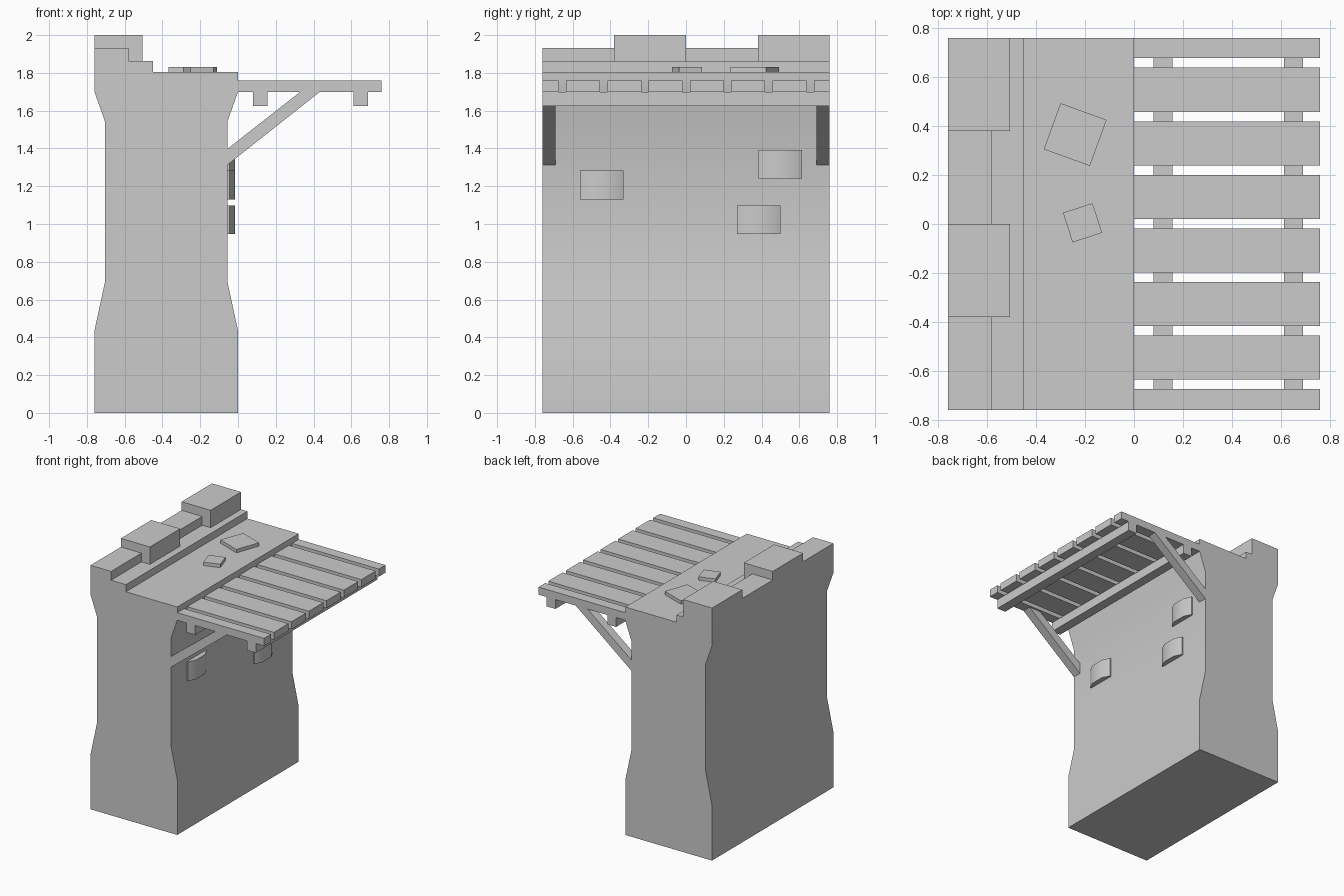
import bpy, bmesh, math
from mathutils import Matrix

if "Cube" in bpy.data.objects:
    bpy.data.objects.remove(bpy.data.objects["Cube"])


def finish(name, bm, smooth=0):
    bmesh.ops.recalc_face_normals(bm, faces=bm.faces)
    me = bpy.data.meshes.new(name)
    bm.to_mesh(me)
    bm.free()
    ob = bpy.data.objects.new(name, me)
    bpy.context.collection.objects.link(ob)
    if smooth:
        bpy.ops.object.select_all(action='DESELECT')
        ob.select_set(True)
        bpy.context.view_layer.objects.active = ob
        bpy.ops.object.shade_smooth_by_angle(angle=math.radians(smooth))
    return ob


def box(name, x, y, z, turn=0):
    bm = bmesh.new()
    bmesh.ops.create_cube(bm, size=1)
    spans = (x, y, z)
    mid = [(a + b) / 2 for a, b in spans]
    size = [b - a for a, b in spans]
    bm.transform(Matrix.Translation(mid) @ Matrix.Rotation(math.radians(turn), 4, 'Z')
                 @ Matrix.Diagonal((*size, 1)))
    return finish(name, bm)


def prism(name, points, offset, smooth=0):
    # extrude a flat outline along the offset vector
    bm = bmesh.new()
    face = bm.faces.new([bm.verts.new(p) for p in points])
    ext = bmesh.ops.extrude_face_region(bm, geom=[face], use_keep_orig=True)
    bmesh.ops.translate(bm, vec=offset,
                        verts=[v for v in ext['geom'] if isinstance(v, bmesh.types.BMVert)])
    return finish(name, bm, smooth)


H = 0.76  # half length along y

# Wall body with flared foot and head, and stepped parapet
profile = [(-.76, 0), (0, 0), (0, .435), (-.055, .69), (-.055, 1.545), (0, 1.70),
           (0, 1.805), (-.45, 1.805), (-.45, 1.862), (-.58, 1.862), (-.58, 1.932),
           (-.76, 1.932), (-.76, 1.70), (-.705, 1.545), (-.705, .69), (-.76, .435)]
prism("wall", [(x, -H, z) for x, z in profile], (0, 2 * H, 0), 30)

# Merlons on the parapet
for y in (-.38, .38):
    box("merlon", (-.76, -.506), (y, y + .38), (1.862, 2.0))

# Loose stone slabs on the walkway
for cx, cy, s, turn in ((-.24, .365, .20, -20), (-.21, .005, .127, 18)):
    box("loose_slab", (cx - s / 2, cx + s / 2), (cy - s / 2, cy + s / 2), (1.805, 1.832), turn)

# Deck planks, the end ones cut to the wall length
for i in range(8):
    y = .548 - .2187 * (i - 1)
    box("plank", (0, .76), (max(y - .09, -H), min(y + .09, H)), (1.70, 1.76))

# Joists under the planks
for x in (.08, .612):
    box("joist", (x, x + .077), (-H, H), (1.626, 1.70))

# Diagonal braces at both ends
for y in (-H, H - .07):
    prism("brace", [(x, y, z) for x, z in
                    ((-.057, 1.312), (.434, 1.70), (.33, 1.70), (-.057, 1.397))], (0, .07, 0))

# Protruding rounded stones on the wall face
for y, z in ((-.56, 1.13), (.383, 1.24), (.27, .947)):
    outline = ((0, -.057), (0, -.045), (.06, -.016), (.17, -.016), (.23, -.045), (.23, -.057))
    prism("wall_stone", [(x, y + dy, z) for dy, x in outline], (0, 0, .152), 40)
